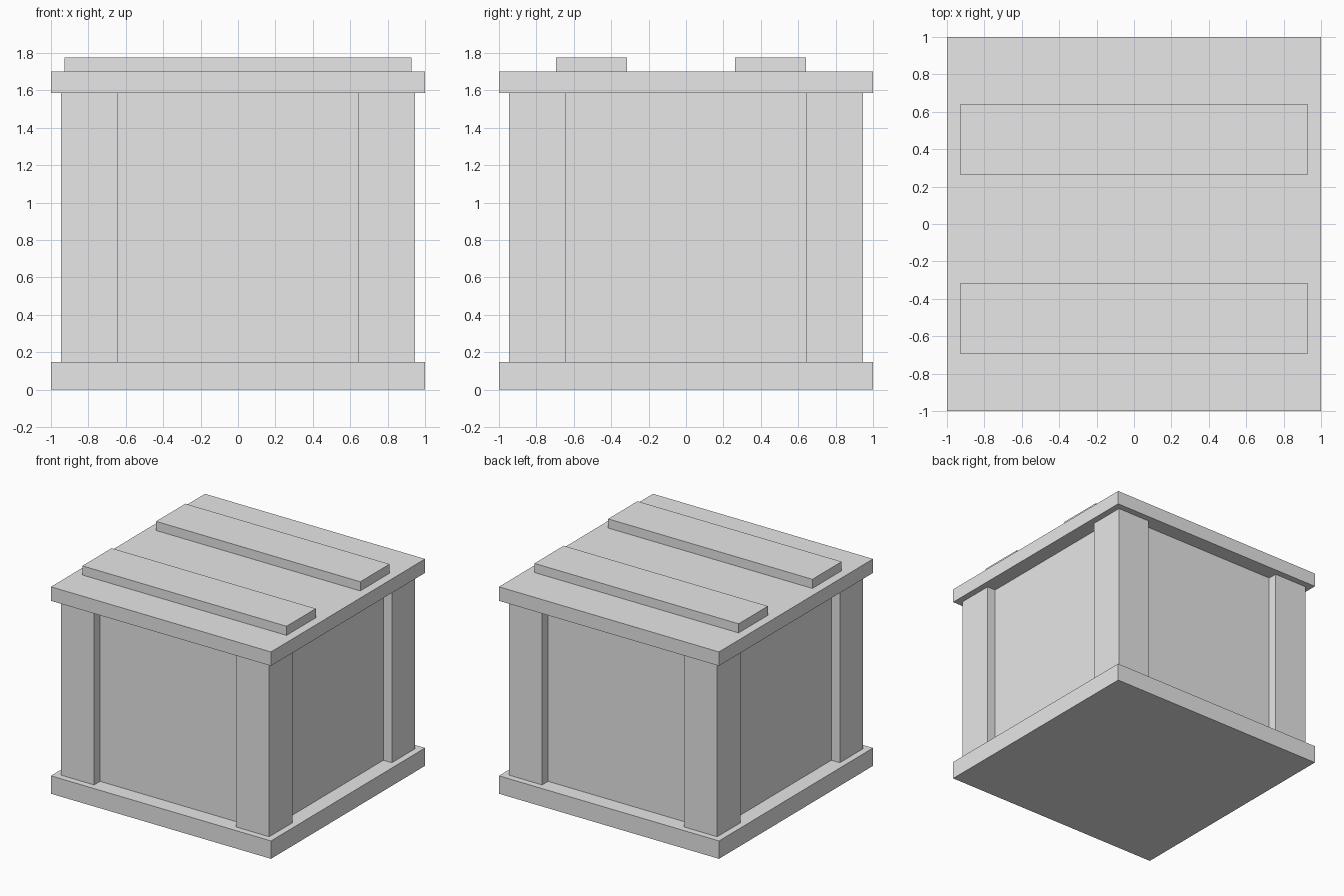
import bpy

default_cube = bpy.data.objects.get("Cube")
if default_cube:
    bpy.data.objects.remove(default_cube, do_unlink=True)

# Single plain grey for the whole crate
grey = bpy.data.materials.new("light_grey")
grey.use_nodes = True
colour = (0.8, 0.8, 0.8, 1)
grey.diffuse_color = colour
grey.node_tree.nodes["Principled BSDF"].inputs["Base Color"].default_value = colour


def box(name, low, high):
    """Box between two opposite corners."""
    centre = [(a + b) / 2 for a, b in zip(low, high)]
    bpy.ops.mesh.primitive_cube_add(size=1, location=centre)
    obj = bpy.context.object
    obj.name = name
    obj.scale = [b - a for a, b in zip(low, high)]
    bpy.ops.object.transform_apply(location=False, rotation=False, scale=True)
    obj.data.materials.append(grey)
    return obj


BASE_TOP, LID_BOTTOM, LID_TOP = 0.147, 1.585, 1.70
PANEL, POST_IN, POST_OUT = 0.87, 0.645, 0.947

# Base, lid and recessed body
box("base", (-1, -1, 0), (1, 1, BASE_TOP))
box("lid", (-1, -1, LID_BOTTOM), (1, 1, LID_TOP))
box("body_panels", (-PANEL, -PANEL, BASE_TOP), (PANEL, PANEL, LID_BOTTOM))

# Square corner posts
for side, sx in (("right", -1), ("left", 1)):
    for end, sy in (("front", -1), ("back", 1)):
        xs = sorted((sx * POST_IN, sx * POST_OUT))
        ys = sorted((sy * POST_IN, sy * POST_OUT))
        box(f"{end}_{side}_post", (xs[0], ys[0], BASE_TOP), (xs[1], ys[1], LID_BOTTOM))

# Two slats across the lid
for name, y in (("front_slat", -0.505), ("back_slat", 0.452)):
    box(name, (-0.928, y - 0.19, LID_TOP), (0.928, y + 0.19, 1.775))
